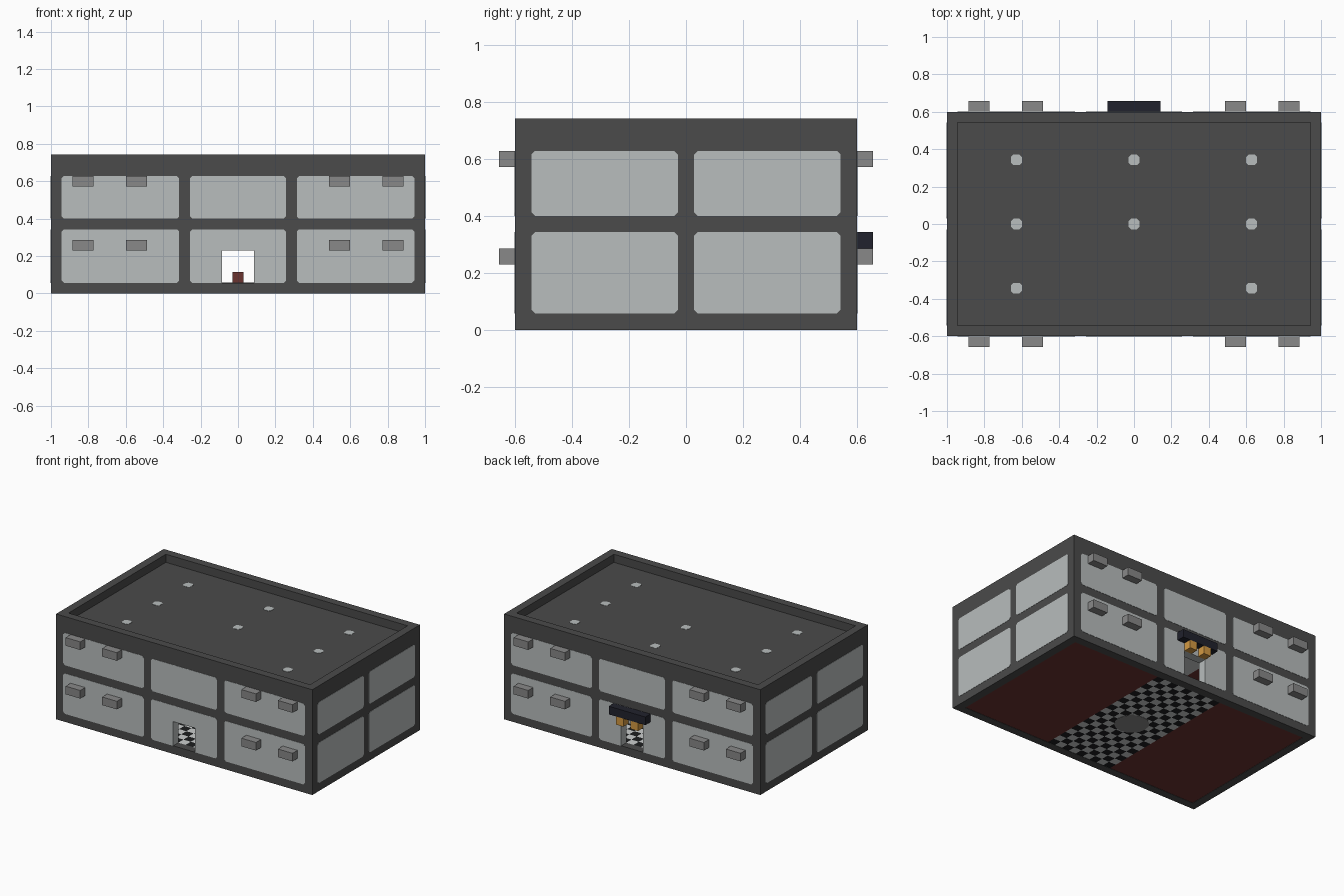
import bpy, bmesh, math

if "Cube" in bpy.data.objects:
    bpy.data.objects.remove(bpy.data.objects["Cube"], do_unlink=True)

U = 2 / 35  # one building module
EPS = 0.03  # how far panels stand proud, in modules


def material(name, r, g, b):
    m = bpy.data.materials.new(name)
    m.use_nodes = True
    m.diffuse_color = (r, g, b, 1)
    m.node_tree.nodes["Principled BSDF"].inputs["Base Color"].default_value = (r, g, b, 1)
    return m


CONCRETE = material("dark concrete", 0.069, 0.069, 0.069)
PANEL = material("pale panel", 0.479, 0.508, 0.508)
METAL = material("mid grey", 0.246, 0.246, 0.246)
RED = material("dark red", 0.144, 0.034, 0.03)
NAVY = material("dark navy", 0.015, 0.016, 0.026)
ORANGE = material("lamp orange", 0.65, 0.32, 0.055)
WHITE = material("tile white", 0.6, 0.62, 0.62)
BLACK = material("tile black", 0.012, 0.013, 0.014)


def finish(name, bm, *mats):
    me = bpy.data.meshes.new(name)
    bm.to_mesh(me)
    bm.free()
    for m in mats:
        me.materials.append(m)
    ob = bpy.data.objects.new(name, me)
    bpy.context.scene.collection.objects.link(ob)
    return ob


def prism(name, profile, axis, w0, w1, mat):
    """Extrude a 2D profile (in modules) along an axis from w0 to w1."""
    place = {"x": lambda u, v, w: (w, u, v),
             "y": lambda u, v, w: (u, w, v),
             "z": lambda u, v, w: (u, v, w)}[axis]
    bm = bmesh.new()
    low = [bm.verts.new([c * U for c in place(u, v, w0)]) for u, v in profile]
    high = [bm.verts.new([c * U for c in place(u, v, w1)]) for u, v in profile]
    bm.faces.new(low)
    bm.faces.new(high)
    n = len(profile)
    for i in range(n):
        j = (i + 1) % n
        bm.faces.new((low[i], low[j], high[j], high[i]))
    bmesh.ops.recalc_face_normals(bm, faces=bm.faces)
    return finish(name, bm, mat)


def box(name, x0, x1, y0, y1, z0, z1, mat):
    return prism(name, [(x0, y0), (x1, y0), (x1, y1), (x0, y1)], "z", z0, z1, mat)


def clipped(u0, u1, v0, v1, c=0.22):
    """Rectangle with clipped corners, starting at the lower left."""
    return [(u0 + c, v0), (u1 - c, v0), (u1, v0 + c), (u1, v1 - c),
            (u1 - c, v1), (u0 + c, v1), (u0, v1 - c), (u0, v0 + c)]


FLOORS = [(1, 6), (7, 11)]
SIDES = [("front", -1), ("back", 1)]

# Front and back walls with a doorway in the middle
for side, s in SIDES:
    y0, y1 = sorted((s * 9.5, s * 10.5))
    for label, a, b in (("right", -17.5, -1.6), ("left", 1.6, 17.5)):
        box(f"{side}_wall_{label}", a, b, y0, y1, 0, 13, CONCRETE)
    box(f"{side}_sill", -1.6, 1.6, y0, y1, 0, 1, CONCRETE)
    box(f"{side}_lintel", -1.6, 1.6, y0, y1, 4.1, 13, CONCRETE)

    for z0, z1 in FLOORS:
        for a, b in ((-16.5, -5.5), (-4.5, 4.5), (5.5, 16.5)):
            shape = clipped(a, b, z0, z1)
            if z0 == 1 and a == -4.5:  # door notch
                shape[1:1] = [(-1.5, z0), (-1.5, 4), (1.5, 4), (1.5, z0)]
            prism(f"{side}_panel", shape, "y", y0 - EPS, y1 + EPS, PANEL)

    # Air conditioner boxes
    for x in (-14.5, -9.5, 9.5, 14.5):
        for z in (4, 10):
            ya, yb = sorted((s * 10.5, s * 11.5))
            box(f"{side}_air_unit", x - 1, x + 1, ya, yb, z, z + 1, METAL)

# End walls
for side, s in (("right", -1), ("left", 1)):
    x0, x1 = sorted((s * 16.5, s * 17.5))
    box(f"{side}_end_wall", x0, x1, -9.5, 9.5, 0, 13, CONCRETE)
    for z0, z1 in FLOORS:
        for a, b in ((-9.5, -0.5), (0.5, 9.5)):
            prism(f"{side}_end_panel", clipped(a, b, z0, z1), "x",
                  x0 - EPS, x1 + EPS, PANEL)
    # Carpets on the ground floor and ceilings above them
    a, b = sorted((s * 4.5, s * 16.5))
    box(f"{side}_carpet", a, b, -9.5, 9.5, EPS, 1, RED)
    box(f"{side}_ceiling", a, b, -9.5, 9.5, 6, 7, RED)
box("hall_ceiling", -4.5, 4.5, -9.5, 9.5, 6, 7, WHITE)

# Chequered hall floor
bm = bmesh.new()
bmesh.ops.create_grid(bm, x_segments=9, y_segments=19, size=1)
for v in bm.verts:
    v.co = (v.co.x * 4.5 * U, v.co.y * 9.5 * U, U)
for f in bm.faces:
    c = f.calc_center_median() / U
    f.material_index = (round(c.x) + round(c.y)) % 2
hall = finish("hall_floor", bm, WHITE, BLACK)
thick = hall.modifiers.new("thickness", "SOLIDIFY")
thick.thickness = U * (1 - EPS)
thick.offset = -1

# Round floor medallion and desk
ring = [(1.95 * math.cos(i * math.tau / 16), 1.95 * math.sin(i * math.tau / 16) - 0.4)
        for i in range(16)]
prism("floor_medallion", ring, "z", 0, 1 + EPS, METAL)
box("desk", -0.5, 0.5, -0.5, 0.5, 1, 2, RED)

# Roof slab and skylights
box("roof", -16.5, 16.5, -9.5, 9.5, 11, 12, CONCRETE)
for x in (-11, 0, 11):
    for y in (-6, 0, 6):
        if (x, y) != (0, -6):
            prism("skylight", clipped(x - 0.5, x + 0.5, y - 0.5, y + 0.5),
                  "z", 11.5, 12 + EPS, PANEL)

# Rear awning with two lamps
box("awning", -2.5, 2.5, 10.5, 11.5, 5, 6, NAVY)
for x in (-1, 1):
    box("awning_lamp", x - 0.5, x + 0.5, 10.5, 11.5, 4, 5, ORANGE)
